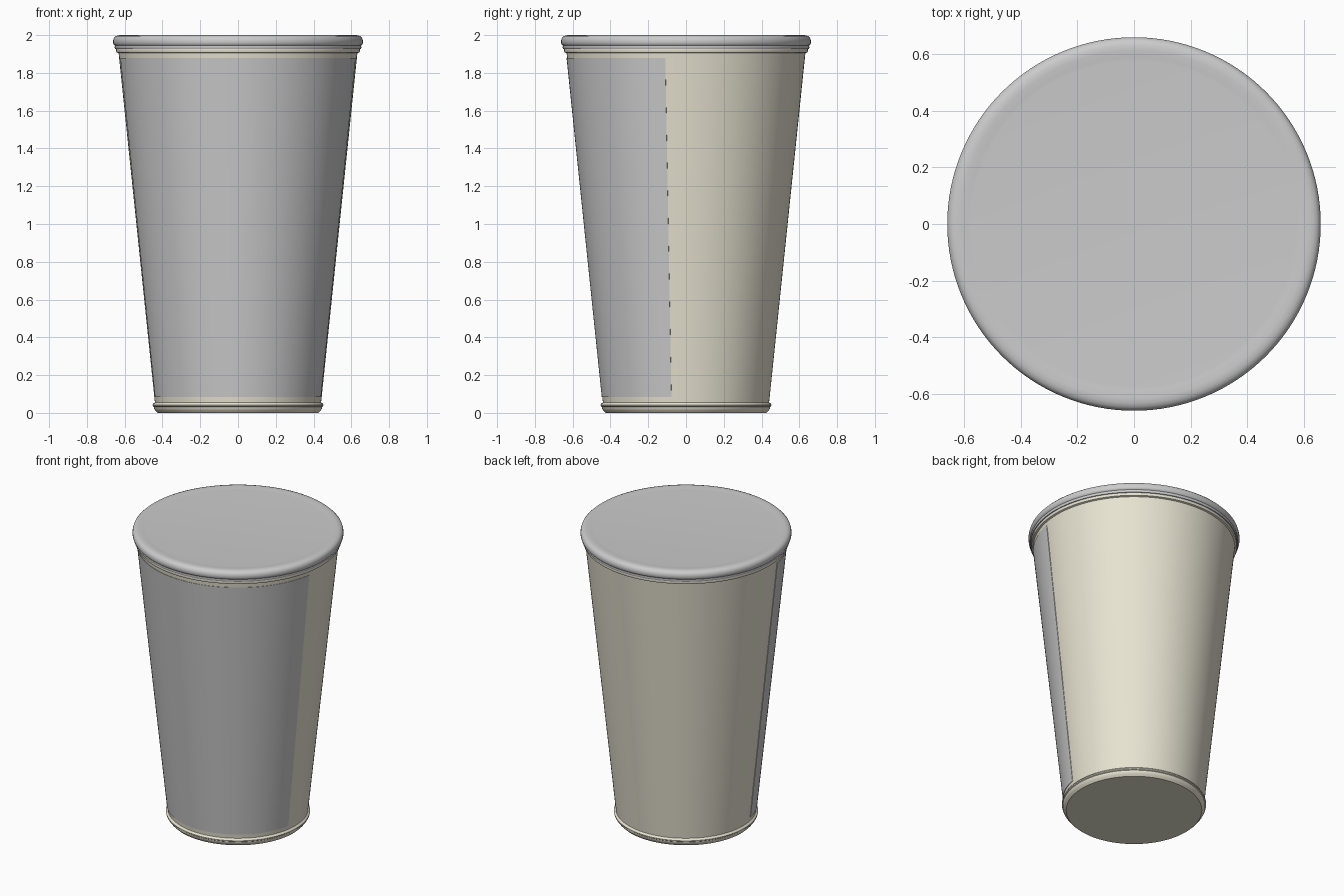
import bpy, bmesh, math

if "Cube" in bpy.data.objects:
    bpy.data.objects.remove(bpy.data.objects["Cube"])

SEG = 128


def lathe(name, profile, a0=0.0, a1=360.0, steps=SEG, closed=False):
    """Revolve (radius, z) points about z; a closed profile makes a shell."""
    bm = bmesh.new()
    full = a1 - a0 >= 360
    count = steps if full else steps + 1
    rings = []
    for i in range(count):
        a = math.radians(a0 + (a1 - a0) * i / steps)
        rings.append([bm.verts.new((r * math.cos(a), r * math.sin(a), z)) for r, z in profile])
    n = len(profile)
    for i in range(steps):
        p, q = rings[i], rings[(i + 1) % count]
        for j in range(n if closed else n - 1):
            k = (j + 1) % n
            bm.faces.new((p[j], q[j], q[k], p[k]))
    if full and not closed:
        # flat caps at the two ends of the profile
        bm.faces.new([r[0] for r in reversed(rings)])
        bm.faces.new([r[-1] for r in rings])
    elif not full:
        bm.faces.new(rings[0])
        bm.faces.new(list(reversed(rings[-1])))
    bmesh.ops.recalc_face_normals(bm, faces=bm.faces)
    mesh = bpy.data.meshes.new(name)
    bm.to_mesh(mesh)
    bm.free()
    obj = bpy.data.objects.new(name, mesh)
    bpy.context.collection.objects.link(obj)
    bpy.ops.object.select_all(action='DESELECT')
    obj.select_set(True)
    bpy.context.view_layer.objects.active = obj
    bpy.ops.object.shade_smooth_by_angle(angle=math.radians(35))
    return obj


cream = bpy.data.materials.new("cream_card")
cream.diffuse_color = (0.80, 0.77, 0.64, 1)
cream.use_nodes = True
cream.node_tree.nodes["Principled BSDF"].inputs["Base Color"].default_value = cream.diffuse_color

# Tapered cup with a rolled foot and a beaded rim
cup = lathe("cup_body", [
    (0.425, 0.0), (0.437, 0.012), (0.446, 0.025), (0.446, 0.032),
    (0.451, 0.036), (0.452, 0.043), (0.448, 0.050), (0.440, 0.055),
    (0.632, 1.904), (0.643, 1.908), (0.646, 1.916), (0.645, 1.926), (0.640, 1.930),
])
cup.data.materials.append(cream)

# Lid: lower skirt bead, rounded edge and shallow flat top
lathe("lid", [
    (0.636, 1.926), (0.650, 1.927), (0.653, 1.934), (0.652, 1.944), (0.657, 1.948),
    (0.661, 1.958), (0.661, 1.972), (0.657, 1.985), (0.648, 1.994),
    (0.634, 1.999), (0.615, 2.0), (0.590, 1.997), (0.575, 1.996),
])

# Printed wrap covering the front half, just proud of the cup wall
def wall(z):
    return 0.440 + (z - 0.055) * (0.632 - 0.440) / (1.904 - 0.055)


z0, z1, t = 0.083, 1.878, 0.003
lathe("front_wrap", [(wall(z0) - t, z0), (wall(z0) + t, z0),
                     (wall(z1) + t, z1), (wall(z1) - t, z1)],
      a0=190, a1=350, steps=64, closed=True)
